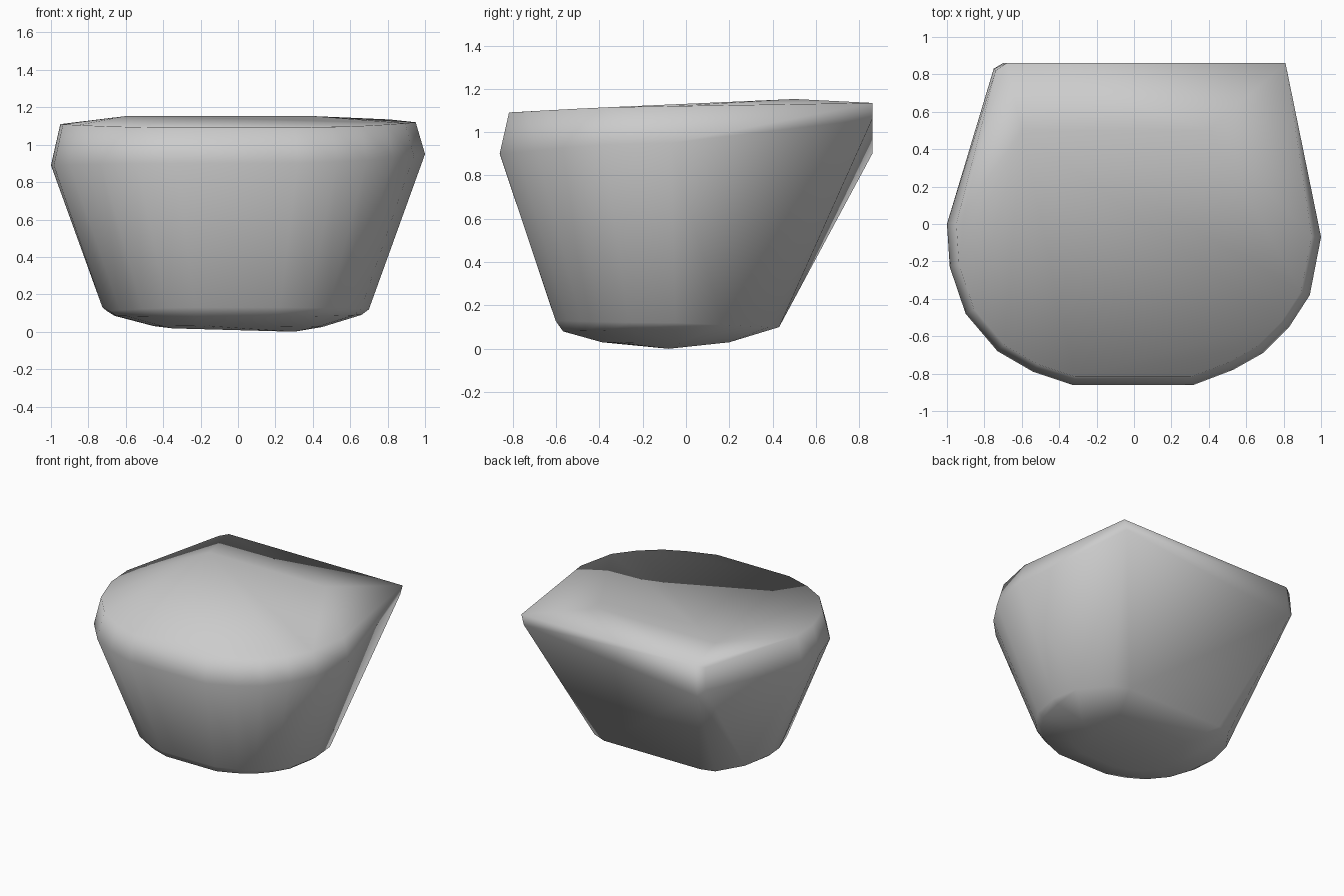
import bpy, bmesh

if "Cube" in bpy.data.objects:
    bpy.data.objects.remove(bpy.data.objects["Cube"])

# Rounded front outline at the widest height, left to right
arc = [(-1, 0.0), (-0.985, -0.23), (-0.9, -0.48), (-0.73, -0.68), (-0.54, -0.79),
       (-0.33, -0.86), (0.32, -0.86), (0.53, -0.78), (0.69, -0.69), (0.83, -0.55),
       (0.94, -0.38), (1, -0.07)]


def ring(scale, z_left, z_front, z_right):
    """Scaled copy of the front arc whose height blends left - front - right."""
    pts = []
    for x, y in arc:
        side = z_left if x < 0 else z_right
        t = min(1, abs(x)) ** 3
        pts.append((x * scale, y * scale, z_front * (1 - t) + side * t))
    return pts


# Widest belt, with the straight back edge
points = ring(1.0, 0.89, 0.9, 0.95)
points += [(-0.75, 0.83, 0.95), (-0.70, 0.86, 0.90), (0.79, 0.86, 1.06)]

# Gently domed top with sharp back right corner
points += ring(0.95, 1.11, 1.09, 1.12)
points += [(-0.74, 0.82, 1.12), (-0.68, 0.86, 1.135), (0.81, 0.86, 1.135),
           (-0.6, 0.5, 1.153), (0.4, 0.5, 1.153)]

# Narrow lower belt and rounded underside
points += ring(0.725, 0.13, 0.13, 0.13)[:1]
points += ring(0.70, 0.11, 0.13, 0.12)
points += ring(0.66, 0.085, 0.08, 0.09)
points += [(-0.66, 0.22, 0.11), (-0.53, 0.40, 0.10), (-0.42, 0.43, 0.10),
           (0.40, 0.43, 0.10), (0.52, 0.38, 0.10), (0.67, 0.17, 0.11)]
points += ring(0.45, 0.03, 0.03, 0.025)
points += [(-0.3, 0.20, 0.03), (0.3, 0.20, 0.03),
           (-0.35, -0.08, 0.018), (0.3, -0.08, 0.0)]

# Wrap all the rings in one convex skin
bm = bmesh.new()
for p in points:
    bm.verts.new(p)
hull = bmesh.ops.convex_hull(bm, input=bm.verts[:])
loose = [v for v in bm.verts if not v.link_faces]
bmesh.ops.delete(bm, geom=loose, context='VERTS')
bmesh.ops.recalc_face_normals(bm, faces=bm.faces[:])
for f in bm.faces:
    f.smooth = True

mesh = bpy.data.meshes.new("stone_body")
bm.to_mesh(mesh)
bm.free()
stone = bpy.data.objects.new("stone_body", mesh)
bpy.context.collection.objects.link(stone)
